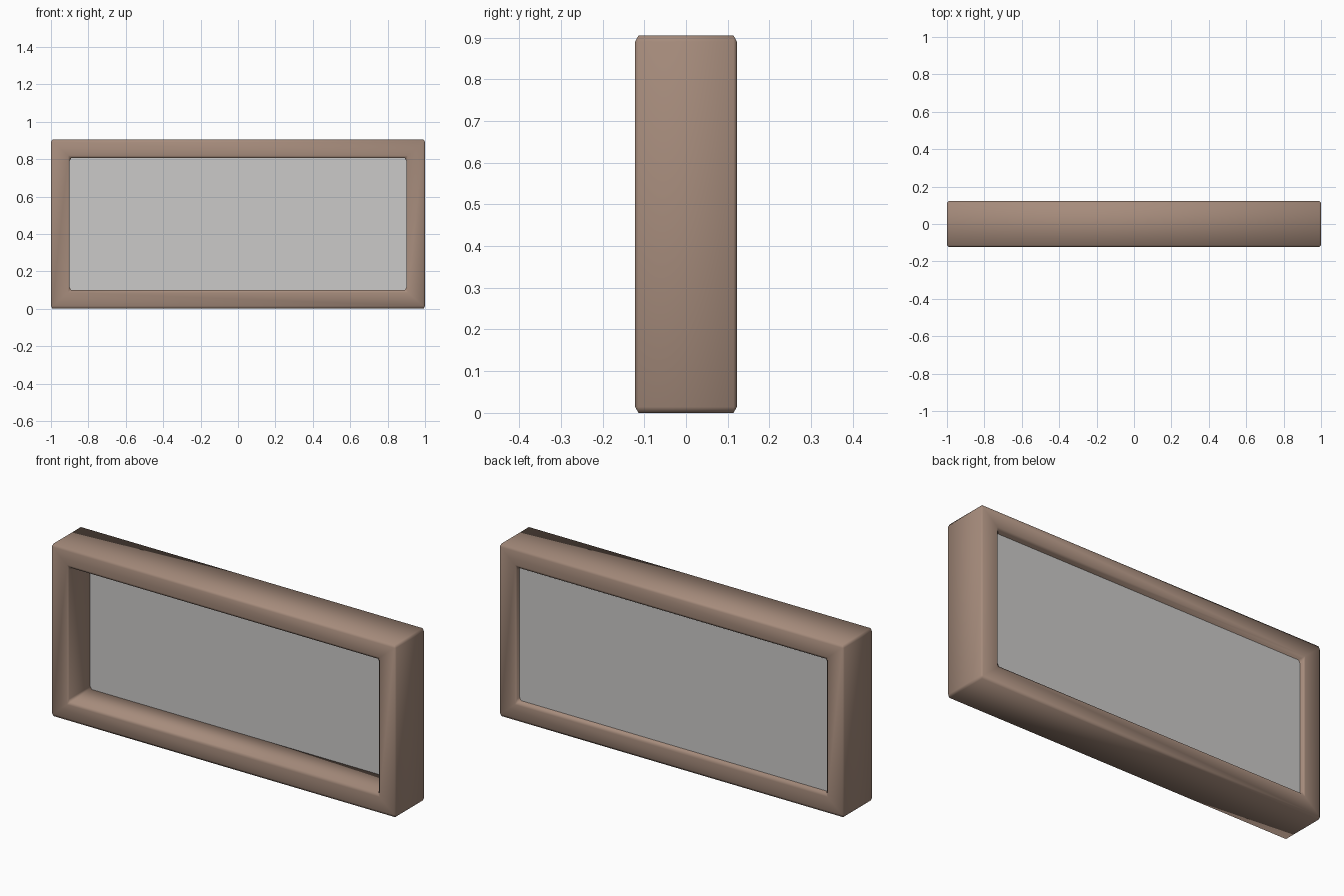
import bpy, bmesh
from mathutils import Matrix

if "Cube" in bpy.data.objects:
    bpy.data.objects.remove(bpy.data.objects["Cube"])

W, D, H = 1.0, 0.122, 0.905      # half width, half depth, height
RIM = 0.10                       # frame border
ZS = 1.8                         # vertical stretch of the edge chamfers


def material(name, col):
    m = bpy.data.materials.new(name)
    m.diffuse_color = (*col, 1)
    m.use_nodes = True
    m.node_tree.nodes["Principled BSDF"].inputs["Base Color"].default_value = m.diffuse_color
    return m


def finish(name, bm, mat):
    bmesh.ops.recalc_face_normals(bm, faces=bm.faces)
    me = bpy.data.meshes.new(name)
    bm.to_mesh(me)
    bm.free()
    me.materials.append(mat)
    ob = bpy.data.objects.new(name, me)
    bpy.context.collection.objects.link(ob)
    return ob


brown = material("brown_frame", (0.38, 0.26, 0.20))
grey = material("pale_grey_panel", (0.60, 0.59, 0.58))

# Frame: two rectangular loops bridged front and back, then chamfered
bm = bmesh.new()


def loop(y, inset):
    x, lo, hi = W - inset, inset, H - inset
    return [bm.verts.new(p) for p in ((-x, y, lo), (x, y, lo), (x, y, hi), (-x, y, hi))]


rings = [loop(-D, 0), loop(D, 0), loop(D, RIM), loop(-D, RIM)]
for r in range(4):
    a, b = rings[r], rings[(r + 1) % 4]
    for i in range(4):
        j = (i + 1) % 4
        bm.faces.new((a[i], a[j], b[j], b[i]))
bmesh.ops.recalc_face_normals(bm, faces=bm.faces)
bm.transform(Matrix.Diagonal((1, 1, 1 / ZS, 1)))
# mitre edges on the flat front and back stay unbevelled
sharp = [e for e in bm.edges if e.calc_face_angle(0) > 0.5]
bmesh.ops.bevel(bm, geom=sharp, offset=0.008, offset_type='OFFSET', segments=1,
                profile=0.5, affect='EDGES')
bm.transform(Matrix.Diagonal((1, 1, ZS, 1)))
for f in bm.faces:
    f.smooth = True
finish("frame", bm, brown)

# Panel set towards the back of the opening
bm = bmesh.new()
bmesh.ops.create_cube(bm, size=1)
bm.transform(Matrix.Translation((0, 0.077, H / 2))
             @ Matrix.Diagonal((2 * (W - RIM) + 0.01, 0.034, H - 2 * RIM + 0.01, 1)))
finish("panel", bm, grey)
